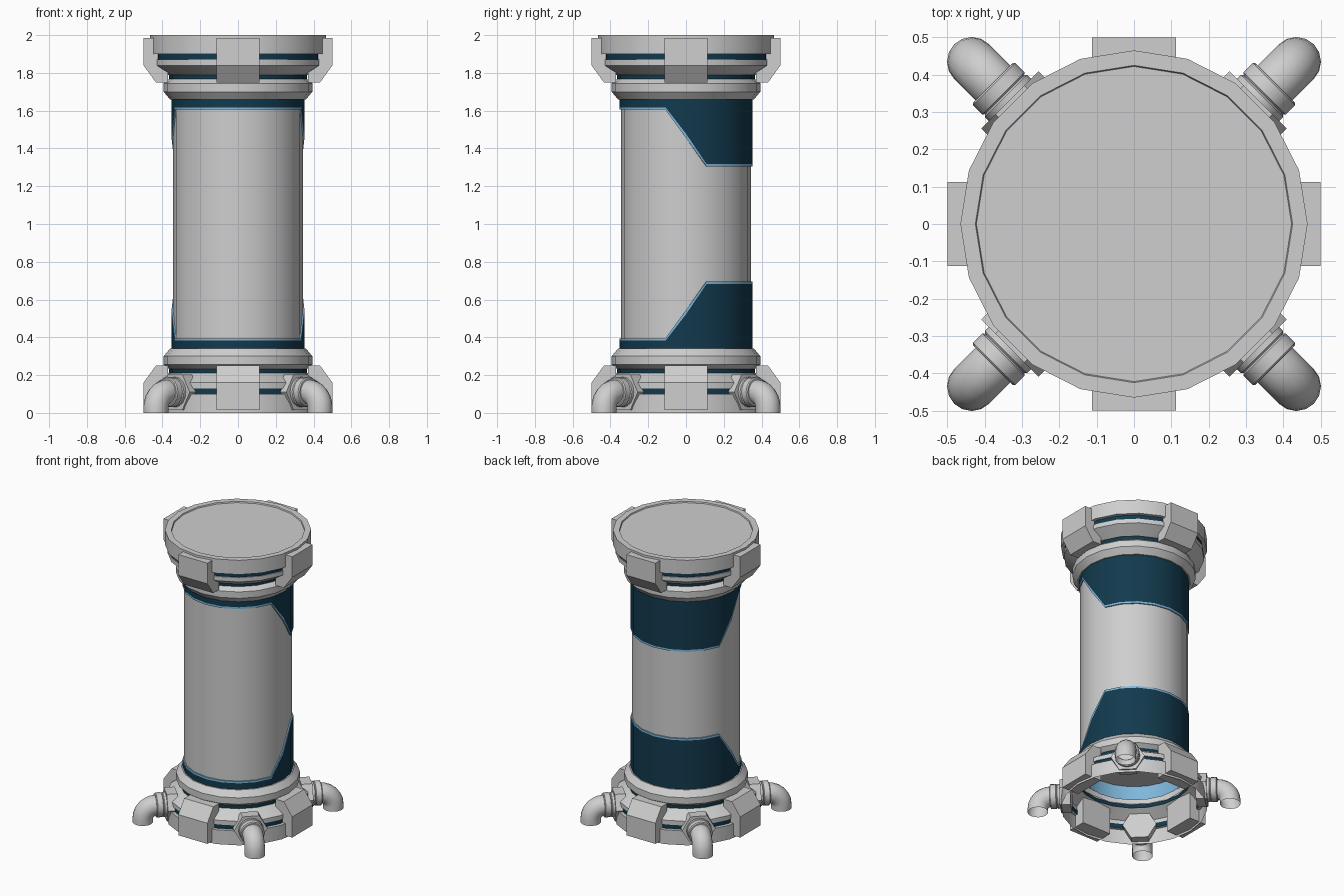
import bpy, bmesh, math
from mathutils import Vector

if "Cube" in bpy.data.objects:
    bpy.data.objects.remove(bpy.data.objects["Cube"])

def mat(name, c):
    m = bpy.data.materials.new(name)
    m.diffuse_color = (*c, 1)
    m.use_nodes = True
    m.node_tree.nodes["Principled BSDF"].inputs["Base Color"].default_value = m.diffuse_color
    return m

MATS = [mat("light_grey", (0.62, 0.62, 0.62)),
        mat("dark_teal", (0.006, 0.042, 0.075)),
        mat("sky_blue", (0.21, 0.47, 0.70))]
GREY, TEAL, BLUE = 0, 1, 2
N = 20

def finish(bm, name, smooth=True, recalc=True):
    if recalc:
        bmesh.ops.recalc_face_normals(bm, faces=bm.faces)
    me = bpy.data.meshes.new(name)
    bm.to_mesh(me)
    bm.free()
    for m in MATS:
        me.materials.append(m)
    ob = bpy.data.objects.new(name, me)
    bpy.context.collection.objects.link(ob)
    if smooth:
        bpy.ops.object.select_all(action='DESELECT')
        ob.select_set(True)
        bpy.context.view_layer.objects.active = ob
        bpy.ops.object.shade_smooth_by_angle(angle=math.radians(32))
    return ob

def skin(name, rows, mats, cap_start=False, cap_end=False, smooth=True):
    """Join closed rings of points; mats[i] colours the strip between ring i and i+1."""
    bm = bmesh.new()
    vr = [[bm.verts.new(p) for p in row] for row in rows]
    n = len(rows[0])
    for i in range(len(vr) - 1):
        for j in range(n):
            k = (j + 1) % n
            f = bm.faces.new((vr[i][j], vr[i][k], vr[i + 1][k], vr[i + 1][j]))
            f.material_index = mats[i]
    if cap_start:
        bm.faces.new(vr[0][::-1])
    if cap_end:
        bm.faces.new(vr[-1])
    return finish(bm, name, smooth)

def ring(r, z):
    return [(r * math.cos(j * math.tau / N), r * math.sin(j * math.tau / N), z) for j in range(N)]

def lathe(name, prof, mats=None, **kw):
    return skin(name, [ring(r, z) for r, z in prof], mats or [GREY] * len(prof), **kw)

# main cylinder
lathe("main_cylinder", [(0.344, 0.35), (0.344, 1.66)], cap_start=True, cap_end=True)

# raised painted bands, deeper on the back, with a pale trim along the edge
def band(name, flip):
    rows = [[], [], [], []]
    for j in range(N):
        a = j * math.tau / N
        s = max(-1, min(1, math.sin(a) / math.sin(math.radians(18))))
        e = 1.455 - 0.15 * s
        t = 0.013 + (0.01 if abs(s) < 0.99 else 0)
        for row, (r, z) in zip(rows, [(0.352, 1.665), (0.352, e + t), (0.352, e), (0.343, e)]):
            row.append((r * math.cos(a), r * math.sin(a), 2 - z if flip else z))
    skin(name, rows, [TEAL, BLUE, BLUE])

band("upper_band", False)
band("lower_band", True)

# head and base share one stepped profile
PROF = [(0.345, 1.66), (0.36, 1.66), (0.394, 1.70), (0.394, 1.745), (0.364, 1.768),
        (0.364, 1.79), (0.372, 1.79), (0.448, 1.84), (0.448, 1.87), (0.442, 1.87),
        (0.442, 1.90), (0.465, 1.90), (0.465, 2.0)]
PM = [GREY, GREY, GREY, GREY, TEAL, GREY, GREY, GREY, GREY, TEAL, GREY, GREY, GREY, GREY]
lathe("head", PROF + [(0.425, 2.0), (0.422, 1.992)], PM, cap_end=True)
lathe("base", [(r, 2 - z) for r, z in PROF], PM)

# pale lining inside the open base
lathe("inner_lining", [(0.335, 0.25), (0.335, 0.349)], [BLUE])

# clamps on the four sides, top and bottom
CL = [(0.37, 1.75), (0.435, 1.75), (0.5, 1.84), (0.5, 1.985), (0.37, 1.985)]

def clamp(name, ang, flip):
    d = Vector((math.cos(ang), math.sin(ang), 0))
    s = Vector((-d.y, d.x, 0))
    rows = [[d * r + s * w + Vector((0, 0, 2 - z if flip else z)) for r, z in CL]
            for w in (-0.113, 0.113)]
    skin(name, rows, [GREY], True, True, smooth=False)

for i in range(4):
    clamp(f"head_clamp_{i + 1}", i * math.pi / 2, False)
    clamp(f"base_clamp_{i + 1}", i * math.pi / 2, True)

# elbow pipes on the diagonals: hexagonal flange, collar, bent pipe
ZC = 0.11

def disc(d, s, c, z, tilt, r, n):
    """Ring of n points; tilt 0 faces outward, pi/2 faces down."""
    up = Vector((0, 0, 1)) * math.cos(tilt) + d * math.sin(tilt)
    o = d * c + Vector((0, 0, z))
    return [o + s * r * math.cos(k * math.tau / n) + up * r * math.sin(k * math.tau / n)
            for k in range(n)]

for i in range(4):
    a = math.pi / 4 + i * math.pi / 2
    d = Vector((math.cos(a), math.sin(a), 0))
    s = Vector((-d.y, d.x, 0))
    skin(f"pipe_flange_{i + 1}", [disc(d, s, c, ZC, 0, 0.108, 6) for c in (0.40, 0.47)],
         [GREY], True, True, smooth=False)
    skin(f"pipe_collar_{i + 1}",
         [disc(d, s, c, ZC, 0, r, 16) for c, r in
          ((0.46, 0.08), (0.485, 0.08), (0.49, 0.074), (0.495, 0.08), (0.53, 0.08), (0.535, 0.074))],
         [GREY] * 5, True, True)
    rows = [disc(d, s, 0.50, ZC, 0, 0.066, 16)]
    B = 0.085
    for k in range(7):
        t = k / 6 * math.pi / 2
        rows.append(disc(d, s, 0.53 + B * math.sin(t), ZC - B * (1 - math.cos(t)), t, 0.066, 16))
    rows.append(disc(d, s, 0.53 + B, 0, math.pi / 2, 0.066, 16))
    skin(f"elbow_pipe_{i + 1}", rows, [GREY] * len(rows))
